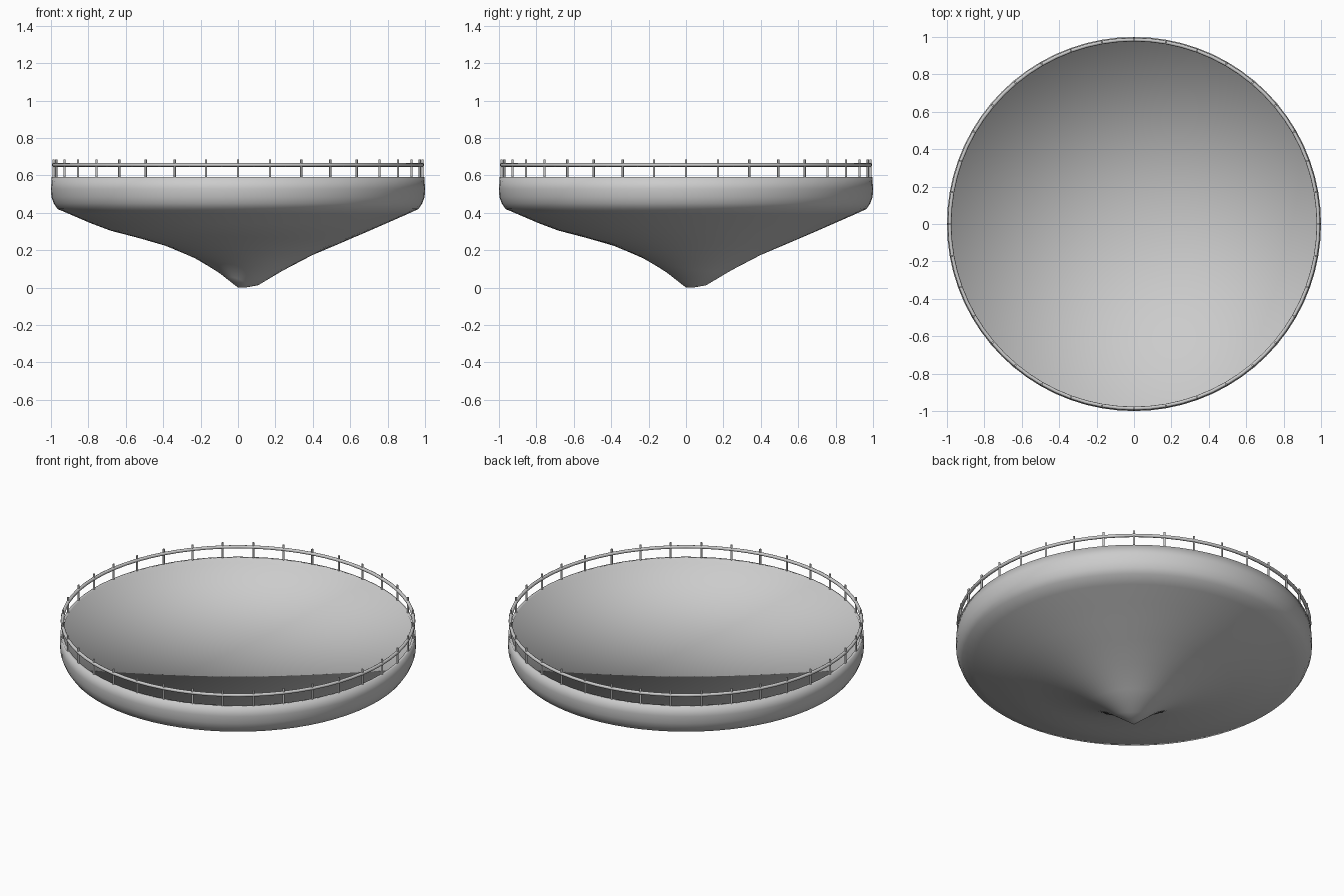
import bpy, bmesh
from math import sin, cos, pi, radians

if "Cube" in bpy.data.objects:
    bpy.data.objects.remove(bpy.data.objects["Cube"])

SEG = 72


def new_object(name, bm):
    bmesh.ops.recalc_face_normals(bm, faces=bm.faces)
    me = bpy.data.meshes.new(name)
    bm.to_mesh(me)
    bm.free()
    ob = bpy.data.objects.new(name, me)
    bpy.context.collection.objects.link(ob)
    for p in me.polygons:
        p.use_smooth = True
    return ob


def lathe(name, rings, height, cap_start=None, cap_end=None, closed=False):
    """Loft rings of given radius; height(i, angle) sets the z."""
    bm = bmesh.new()
    loops = []
    for i, r in enumerate(rings):
        loops.append([bm.verts.new((r * cos(a), r * sin(a), height(i, a)))
                      for a in (2 * pi * k / SEG for k in range(SEG))])
    pairs = list(zip(loops, loops[1:])) + ([(loops[-1], loops[0])] if closed else [])
    for lo, hi in pairs:
        for k in range(SEG):
            n = (k + 1) % SEG
            bm.faces.new((lo[k], lo[n], hi[n], hi[k]))
    for loop, z in ((loops[0], cap_start), (loops[-1], cap_end)):
        if z is not None:
            c = bm.verts.new((0, 0, z))
            for k in range(SEG):
                bm.faces.new((loop[k], loop[(k + 1) % SEG], c))
    return new_object(name, bm)


# Hull: lopsided underside, radius / deep side z / shallow side z
hull = [(.05, 0.0, .055), (.12, .01, .125), (.25, .085, .19), (.40, .165, .243),
        (.55, .232, .278), (.68, .292, .306), (.78, .337, .342), (.90, .39, .393),
        (.965, .42, .42), (.985, .45, .45), (.998, .485, .485), (1.0, .53, .53),
        (.996, .59, .59), (.98, .59, .59), (.98, .56, .56)]


def hull_z(i, a):
    w = (1 + cos(a - radians(45))) / 2
    return hull[i][1] * w + hull[i][2] * (1 - w)


# The last ring is closed by the flat deck, sunk behind the raised rim
lathe("floating_platform", [p[0] for p in hull], hull_z, cap_start=0.0, cap_end=.56)

# Handrail
tube = [(.986 + .01 * cos(2 * pi * k / 8), .656 + .01 * sin(2 * pi * k / 8)) for k in range(8)]
lathe("handrail", [p[0] for p in tube], lambda i, a: tube[i][1], closed=True)

# Railing posts
bm = bmesh.new()
for k in range(36):
    a = radians(10 * k)
    ret = bmesh.ops.create_cone(bm, cap_ends=True, segments=8, radius1=.006, radius2=.006, depth=.1)
    bmesh.ops.translate(bm, verts=ret["verts"], vec=(.987 * cos(a), .987 * sin(a), .634))
posts = new_object("railing_posts", bm)
bpy.context.view_layer.objects.active = posts
posts.select_set(True)
bpy.ops.object.shade_smooth_by_angle(angle=radians(50))
